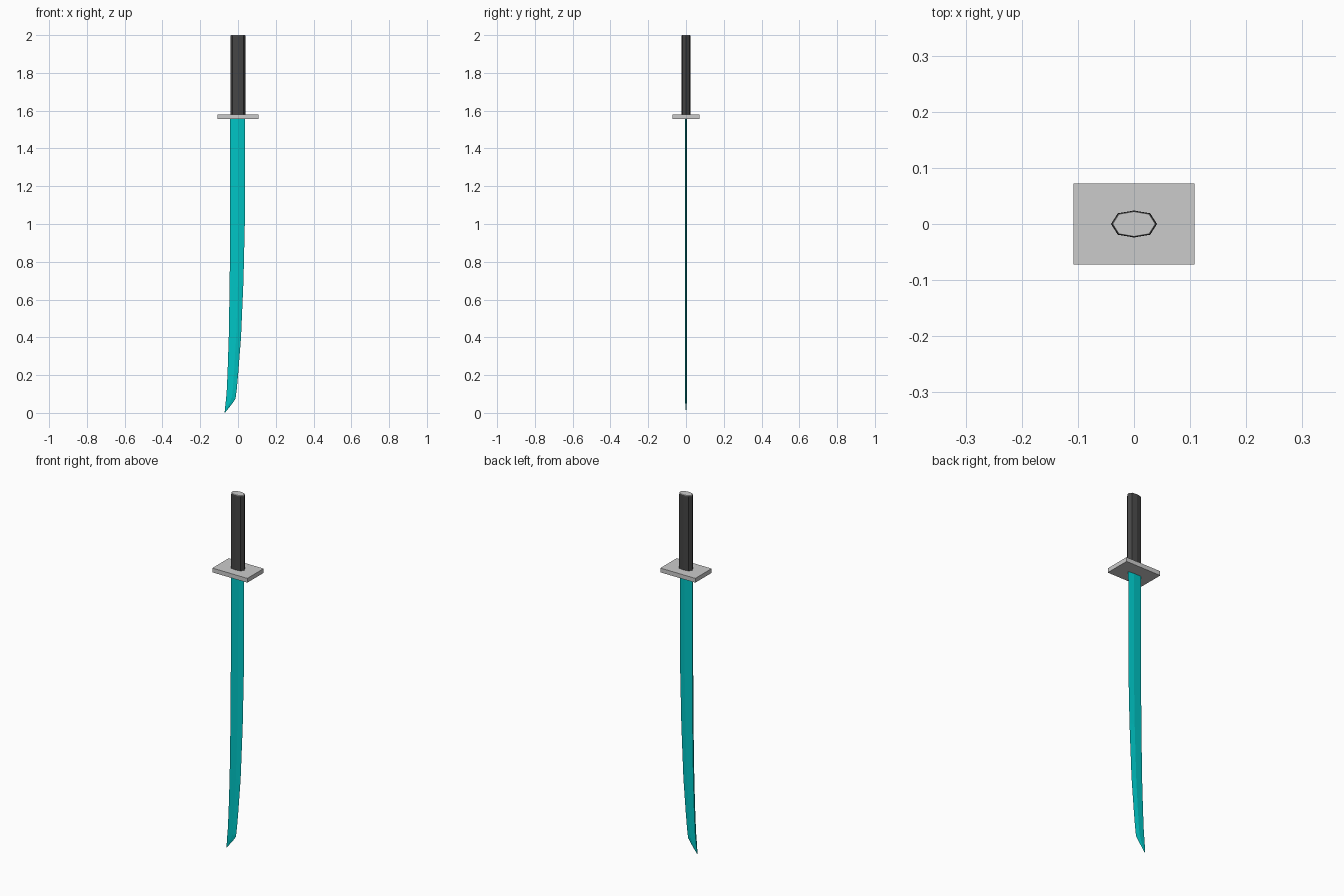
import bpy, bmesh

if "Cube" in bpy.data.objects:
    bpy.data.objects.remove(bpy.data.objects["Cube"])


def material(name, rgb):
    m = bpy.data.materials.new(name)
    m.diffuse_color = (*rgb, 1)
    m.use_nodes = True
    m.node_tree.nodes["Principled BSDF"].inputs["Base Color"].default_value = m.diffuse_color
    return m


TEAL = material("teal blade", (0.0, 0.56, 0.56))
DARK = material("dark grip", (0.06, 0.06, 0.06))
GREY = material("light grey", (0.6, 0.6, 0.6))


def loft(name, rings, mat):
    """Skin a stack of equal-sized closed rings and cap both ends."""
    bm = bmesh.new()
    rows = [[bm.verts.new(p) for p in ring] for ring in rings]
    n = len(rows[0])
    for a, b in zip(rows, rows[1:]):
        for i in range(n):
            j = (i + 1) % n
            bm.faces.new((a[i], a[j], b[j], b[i]))
    bm.faces.new(rows[0])
    bm.faces.new(rows[-1])
    bmesh.ops.recalc_face_normals(bm, faces=bm.faces)
    mesh = bpy.data.meshes.new(name)
    bm.to_mesh(mesh)
    bm.free()
    mesh.materials.append(mat)
    obj = bpy.data.objects.new(name, mesh)
    bpy.context.collection.objects.link(obj)
    return obj


# Blade: spine on -x, ridge in the middle, sharp edge on +x.
# Each station: spine (x, z), cutting edge (x, z)
stations = [
    (-0.042, 1.57, 0.037, 1.57),
    (-0.042, 1.00, 0.036, 1.00),
    (-0.044, 0.70, 0.029, 0.70),
    (-0.049, 0.40, 0.016, 0.40),
    (-0.055, 0.22, 0.002, 0.22),
    (-0.059, 0.13, -0.006, 0.13),
    (-0.061, 0.10, -0.013, 0.075),
    (-0.066, 0.05, -0.030, 0.05),
    (-0.071, 0.002, -0.069, 0.0),
]
rings = []
for sx, sz, ex, ez in stations:
    rx, rz = sx + (ex - sx) * 0.6, sz + (ez - sz) * 0.6
    t = 0.005 * min(1, (ex - sx) / 0.045)
    rings.append([(sx, -t * 0.8, sz), (rx, -t, rz), (ex, 0, ez),
                  (rx, t, rz), (sx, t * 0.8, sz)])
loft("blade", rings, TEAL)

# Guard: flat rectangular plate
guard = [(-0.108, -0.072), (0.108, -0.072), (0.108, 0.072), (-0.108, 0.072)]
loft("guard", [[(x, y, z) for x, y in guard] for z in (1.556, 1.58)], GREY)

# Grip: flattened octagon with a slightly bevelled top
outline = [(0.041, 0), (0.029, 0.019), (0, 0.024), (-0.029, 0.019),
           (-0.041, 0), (-0.029, -0.019), (0, -0.024), (0.029, -0.019)]


def ring(scale, z):
    return [(x * scale, y * scale, z) for x, y in outline]


loft("grip", [ring(1, 1.575), ring(1, 1.992), ring(0.96, 1.997)], DARK)

# End cap: thin light plate on the grip
loft("grip_cap", [ring(0.95, 1.996), ring(0.92, 2.0)], GREY)
